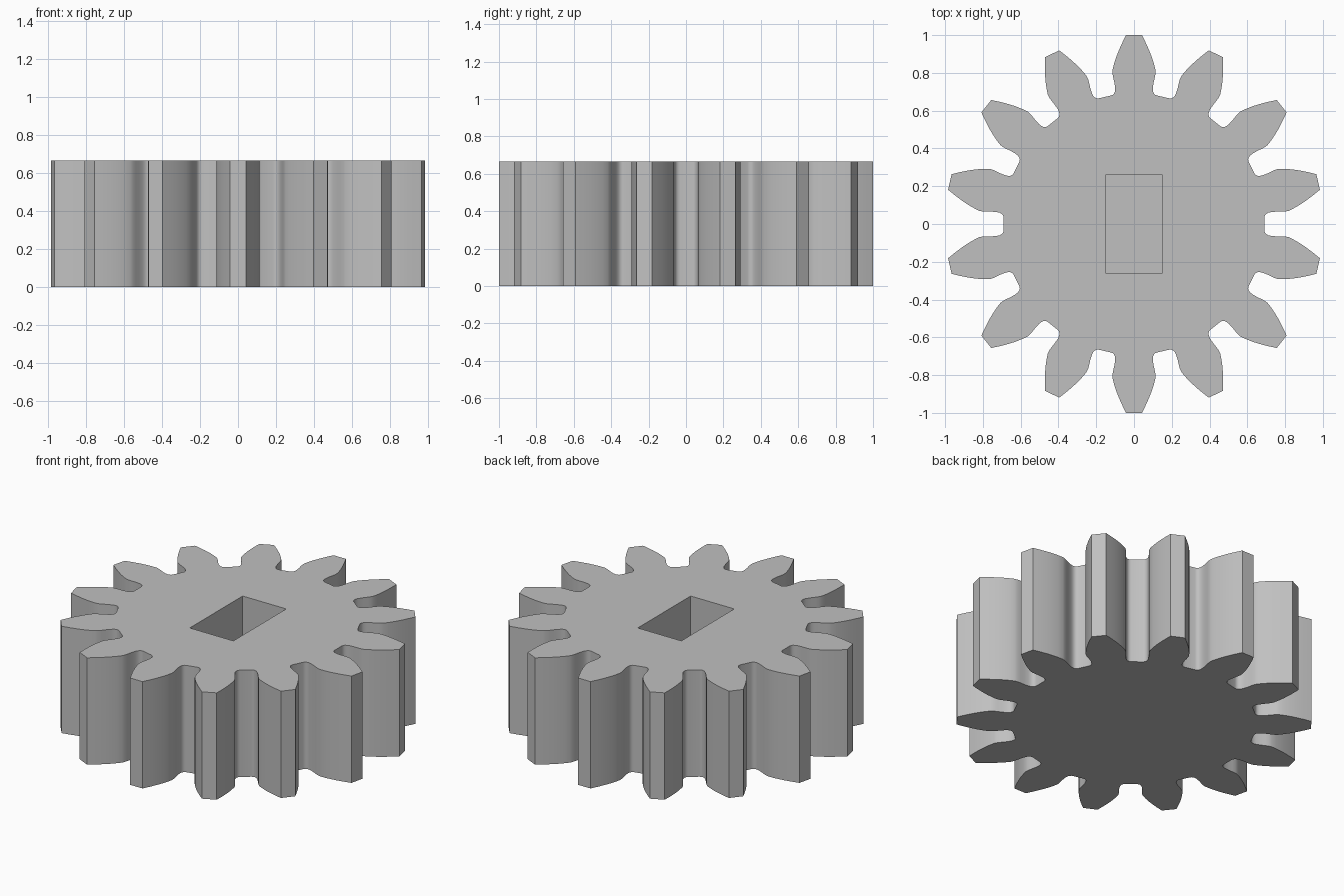
import bpy, bmesh, math
from mathutils import Matrix, Vector

TEETH = 14
HEIGHT = 0.665
POCKET_DEPTH = 0.5

cube = bpy.data.objects.get("Cube")
if cube:
    bpy.data.objects.remove(cube, do_unlink=True)

grey = bpy.data.materials.new("plain_grey")
grey.use_nodes = True
color = (0.53, 0.53, 0.53, 1)
grey.diffuse_color = color
grey.node_tree.nodes["Principled BSDF"].inputs["Base Color"].default_value = color


def prism(name, outline, bottom, top):
    """Extrude a closed counter-clockwise outline between two heights."""
    bm = bmesh.new()
    base = bm.faces.new([bm.verts.new((p.x, p.y, bottom)) for p in outline])
    moved = bmesh.ops.extrude_face_region(bm, geom=[base], use_keep_orig=True)["geom"]
    verts = [g for g in moved if isinstance(g, bmesh.types.BMVert)]
    bmesh.ops.translate(bm, vec=(0, 0, top - bottom), verts=verts)
    bmesh.ops.recalc_face_normals(bm, faces=bm.faces)
    mesh = bpy.data.meshes.new(name)
    bm.to_mesh(mesh)
    bm.free()
    mesh.materials.append(grey)
    obj = bpy.data.objects.new(name, mesh)
    bpy.context.collection.objects.link(obj)
    return obj


# Half tooth: (half width, distance from centre), from root up to tip
half = [(0.122, 0.68), (0.112, 0.684), (0.104, 0.693), (0.1, 0.706), (0.1, 0.722),
        (0.104, 0.75), (0.11, 0.775), (0.114, 0.797), (0.114, 0.815),
        (0.106, 0.847), (0.095, 0.882), (0.08, 0.92), (0.062, 0.96), (0.042, 1.0)]
tooth = [Vector(p) for p in half] + [Vector((-w, r)) for w, r in reversed(half)]
outline = []
for i in range(TEETH):
    turn = Matrix.Rotation(math.tau * i / TEETH, 2)
    outline += [turn @ p for p in tooth]
gear = prism("gear", outline, 0, HEIGHT)

# Rectangular blind pocket in the top
corners = [Vector((0.15 * sx, 0.26 * sy)) for sx, sy in ((-1, -1), (1, -1), (1, 1), (-1, 1))]
cutter = prism("pocket_cutter", corners, HEIGHT - POCKET_DEPTH, HEIGHT + 0.1)
cutter.hide_render = True
cut = gear.modifiers.new("pocket", "BOOLEAN")
cut.operation = "DIFFERENCE"
cut.solver = "EXACT"
cut.object = cutter

bpy.ops.object.select_all(action="DESELECT")
gear.select_set(True)
bpy.context.view_layer.objects.active = gear
bpy.ops.object.modifier_apply(modifier=cut.name)
bpy.data.objects.remove(cutter, do_unlink=True)

# Smooth flanks with sharp rims and tips
bpy.ops.object.shade_smooth_by_angle(angle=math.radians(40))
